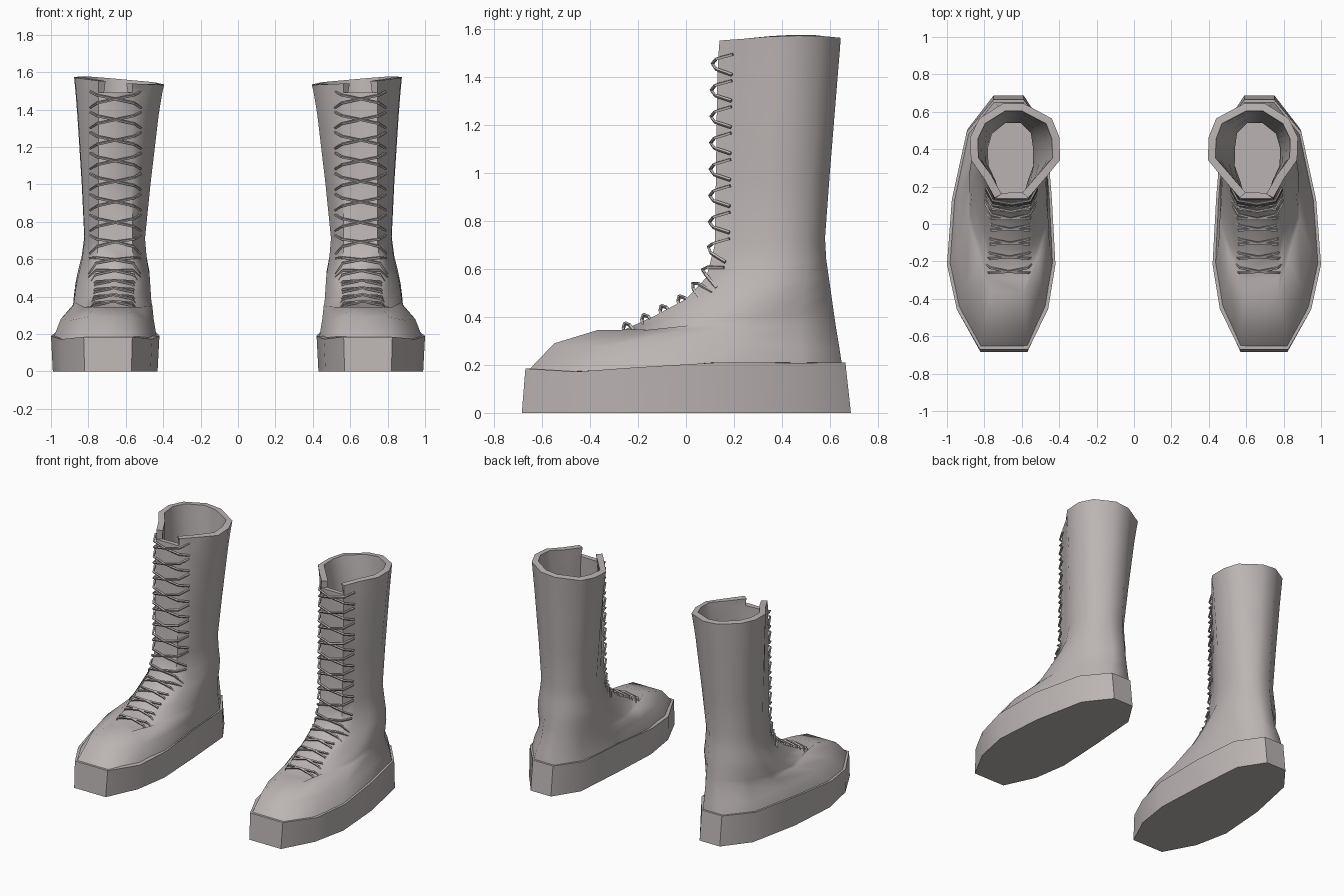
import bpy, math
from mathutils import Vector

cube = bpy.data.objects.get("Cube")
if cube:
    bpy.data.objects.remove(cube, do_unlink=True)

leather = bpy.data.materials.new("warm grey leather")
GREY = (0.5, 0.46, 0.455, 1)
leather.use_nodes = True
leather.diffuse_color = GREY
leather.node_tree.nodes["Principled BSDF"].inputs["Base Color"].default_value = GREY

# Outline rules: how far along the foot each corner sits, and how wide it is there
FOOT_ALONG, SHAFT_ALONG = (0, .16, .34, .6, .87, 1), (0, .2, .4, .64, .84, 1)
FOOT_OUT, SHAFT_OUT = (0, .7, 1, .85, .4), (0, .4, .92, .95, .6)
FOOT_IN, SHAFT_IN = (0, .73, 1, .87, .67), (0, .5, .97, .95, .72)
SAG = (0, -.017, -.004, .01, .002, 0)


def lerp(a, b, t):
    return a + (b - a) * t


def ring(y_front, z_front, y_back, z_back, x_in, x_out, x_mid, half, shaft, tilt=0):
    """Closed twelve-sided outline, counter-clockwise seen from above."""
    sides = []
    for sign, edge, foot, leg, heel in ((1, x_out, FOOT_OUT, SHAFT_OUT, (.75, .7)),
                                        (-1, x_in, FOOT_IN, SHAFT_IN, (.59, .59))):
        start = x_mid + sign * half
        side = []
        for i in range(6):
            t = lerp(FOOT_ALONG[i], SHAFT_ALONG[i], shaft)
            if i < 5:
                x = lerp(start, edge, lerp(foot[i], leg[i], shaft))
            else:
                x = lerp(heel[0], heel[1], shaft)
            z = lerp(z_front, z_back, t) + tilt * (x - .64)
            if z_front > 0:
                z += SAG[i] * (1 - shaft)
            side.append((x, lerp(y_front, y_back, t), z))
        sides.append(side)
    return sides[0] + sides[1][::-1]


def loft(name, rings, caps=False, notch=False):
    n = len(rings[0])
    faces = []
    for r in range(len(rings) - 1):
        for i in range(n):
            j = (i + 1) % n
            if notch and r == len(rings) - 2 and j == 0:
                continue
            faces.append((r * n + i, r * n + j, (r + 1) * n + j, (r + 1) * n + i))
    if caps:
        top = (len(rings) - 1) * n
        faces.append(tuple(reversed(range(n))))
        faces.append(tuple(range(top, top + n)))
    mesh = bpy.data.meshes.new(name)
    mesh.from_pydata([p for r in rings for p in r], [], faces)
    mesh.materials.append(leather)
    obj = bpy.data.objects.new(name, mesh)
    bpy.context.collection.objects.link(obj)
    return obj


def activate(obj):
    bpy.ops.object.select_all(action='DESELECT')
    obj.select_set(True)
    bpy.context.view_layer.objects.active = obj


def finish(obj, angle):
    """Smooth the shading and mirror the part to the other boot."""
    activate(obj)
    bpy.ops.object.shade_smooth_by_angle(angle=math.radians(angle))
    obj.modifiers.new("other boot", 'MIRROR').use_mirror_merge = False


# Thick platform soles
soles = loft("platform_soles", [
    ring(-.685, 0, .688, 0, .43, .99, .695, .125, 0),
    ring(-.67, .185, .665, .21, .42, 1, .695, .13, 0)], caps=True)
finish(soles, 50)

# Uppers: toe cap, vamp, ankle and flared shaft with a notch above the laces
levels = [
    (-.655, .18, .65, .205, .435, .985, .695, .125, 0),
    (-.55, .29, .64, .27, .45, .95, .69, .115, .2),
    (-.37, .345, .625, .36, .455, .89, .68, .09, .8),
    (-.29, .332, .615, .43, .46, .885, .67, .1, .9),
    (-.13, .405, .605, .5, .465, .875, .665, .11, 1),
    (0, .475, .595, .57, .47, .86, .66, .11, 1),
    (.085, .565, .585, .64, .485, .84, .66, .1, 1),
    (.12, .7, .58, .73, .495, .826, .655, .09, 1),
    (.125, 1, .6, 1, .465, .84, .655, .09, 1),
    (.13, 1.37, .63, 1.37, .42, .865, .655, .09, 1),
    (.135, 1.49, .64, 1.49, .4, .875, .655, .09, 1),
    (.14, 1.545, .645, 1.56, .39, .883, .655, .09, 1, .08)]
uppers = loft("boot_uppers", [ring(*level) for level in levels], notch=True)
wall = uppers.modifiers.new("leather thickness", 'SOLIDIFY')
wall.thickness, wall.offset = .042, -1
activate(uppers)
bpy.ops.object.modifier_apply(modifier=wall.name)
finish(uppers, 60)

# Laces: crossed cords following the front of the boot
front = [Vector((lv[6], lv[0], lv[1])) for lv in levels[3:11]]


def on_front(s):
    """Point and outward direction at distance s up the lacing line."""
    for a, b in zip(front, front[1:]):
        length = (b - a).length
        if s <= length or b is front[-1]:
            d = (b - a).normalized()
            return a + d * s, Vector((0, -d.z, d.y)).normalized()
        s -= length


cords = bpy.data.curves.new("laces", 'CURVE')
cords.dimensions = '3D'
cords.bevel_depth = .0075
cords.bevel_resolution = 0
cords.use_fill_caps = True
cords.materials.append(leather)
ACROSS = ((-.135, -.06), (-.1, .008), (0, .024), (.1, .008), (.135, -.06))
rows = [(.02 + .085 * k, .06) for k in range(6)]
rows += [(.53 + .11 * k, .085) for k in range(8)]
for start, rise in rows:
    for sign in (1, -1):
        spline = cords.splines.new('POLY')
        spline.points.add(len(ACROSS) - 1)
        for k, (x, lift) in enumerate(ACROSS):
            point, outward = on_front(start + rise * k / 4)
            point = point + outward * lift + Vector((sign * x, 0, 0))
            spline.points[k].co = (*point, 1)
laces = bpy.data.objects.new("laces", cords)
bpy.context.collection.objects.link(laces)
activate(laces)
bpy.ops.object.convert(target='MESH')
finish(bpy.context.view_layer.objects.active, 30)
